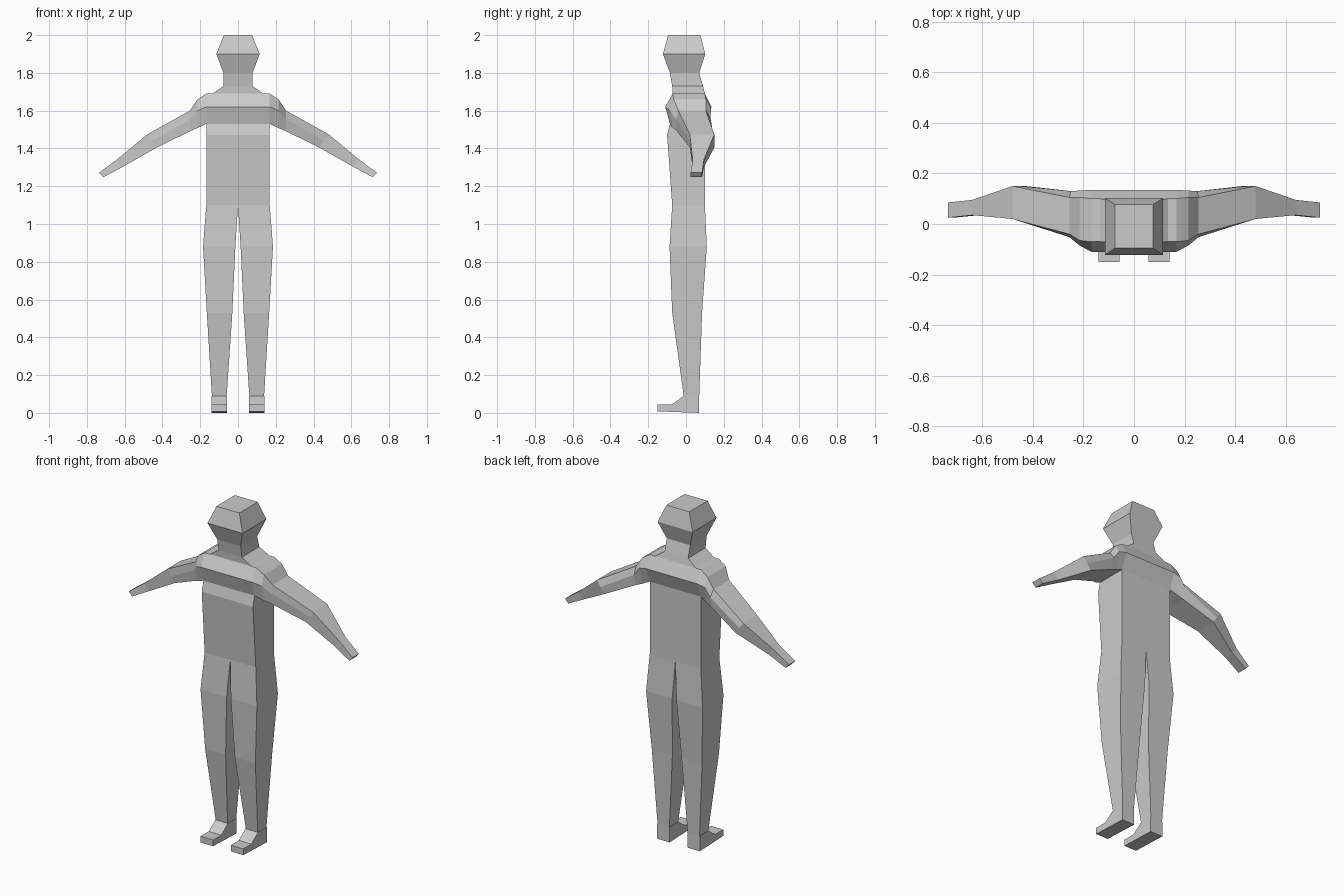
import bpy, bmesh

if "Cube" in bpy.data.objects:
    bpy.data.objects.remove(bpy.data.objects["Cube"])

grey = bpy.data.materials.new("body_grey")
grey.diffuse_color = (0.6, 0.6, 0.6, 1)
grey.use_nodes = True
grey.node_tree.nodes["Principled BSDF"].inputs["Base Color"].default_value = grey.diffuse_color


def loft(name, rings, cap_start=False, cap_end=False, skip=None):
    """Skin a list of equal-length point rings with flat quads."""
    bm = bmesh.new()
    vs = [[bm.verts.new(p) for p in ring] for ring in rings]
    n = len(rings[0])
    for i in range(len(vs) - 1):
        for k in range(n):
            if skip and skip(i, k):
                continue
            j = (k + 1) % n
            bm.faces.new((vs[i][k], vs[i][j], vs[i + 1][j], vs[i + 1][k]))
    if cap_start:
        bm.faces.new(vs[0])
    if cap_end:
        bm.faces.new(vs[-1])
    bmesh.ops.recalc_face_normals(bm, faces=bm.faces)
    me = bpy.data.meshes.new(name)
    bm.to_mesh(me)
    bm.free()
    me.materials.append(grey)
    ob = bpy.data.objects.new(name, me)
    bpy.context.collection.objects.link(ob)
    return ob


def box_ring(x0, x1, yf, yb, z):
    return [(x0, yf, z), (x1, yf, z), (x1, yb, z), (x0, yb, z)]


# Torso: open at the hips, neck and arm sockets
W = 0.168
torso = [(1.10, -0.073, 0.10), (1.47, -0.10, 0.10), (1.53, -0.085, 0.10),
         (1.62, -0.11, 0.135), (1.69, -0.07, 0.10)]
loft("torso", [box_ring(-W, W, f, b, z) for z, f, b in torso],
     skip=lambda i, k: i >= 2 and k in (1, 3))

# Shoulder top, neck and head
head = [(1.69, W, -0.07, 0.10), (1.69, 0.135, -0.07, 0.10),
        (1.73, 0.077, -0.073, 0.09), (1.80, 0.077, -0.085, 0.07),
        (1.90, 0.115, -0.122, 0.102), (2.0, 0.075, -0.095, 0.077)]
loft("neck_and_head", [box_ring(-w, w, f, b, z) for z, w, f, b in head],
     cap_end=True)

# Arm cross-sections: top front, top back, mid back, low back, low front, mid front
socket = [(W, -0.07, 1.69), (W, 0.10, 1.69), (W, 0.135, 1.62),
          (W, 0.10, 1.53), (W, -0.085, 1.53), (W, -0.11, 1.62)]
shoulder = [(0.215, -0.065, 1.66), (0.215, 0.105, 1.66), (0.215, 0.132, 1.61),
            (0.21, 0.11, 1.51), (0.21, -0.07, 1.51), (0.215, -0.085, 1.60)]
upper = [(0.255, -0.04, 1.60), (0.255, 0.105, 1.60), (0.25, 0.13, 1.56),
         (0.25, 0.115, 1.493), (0.25, -0.05, 1.493), (0.255, -0.052, 1.555)]


def arm_ring(top, low, yf, yb):
    (xt, zt), (xl, zl) = top, low
    xm, zm = (xt + xl) / 2, (zt + zl) / 2
    return [(xt, yf, zt), (xt, yb, zt), (xm, yb, zm),
            (xl, yb, zl), (xl, yf, zl), (xm, yf, zm)]


arm = [socket, shoulder, upper,
       arm_ring((0.48, 1.475), (0.43, 1.405), 0.02, 0.15),
       arm_ring((0.64, 1.342), (0.61, 1.303), 0.035, 0.095),
       arm_ring((0.735, 1.272), (0.713, 1.248), 0.025, 0.085)]

# Leg sections: height, inner x, outer x, front y, back y
leg = [(1.10, 0.0, W, -0.073, 0.10), (0.88, 0.014, 0.185, -0.087, 0.11),
       (0.53, 0.03, 0.165, -0.073, 0.085), (0.09, 0.06, 0.138, -0.012, 0.07)]

# Foot side profile: y, z
foot = [(0.07, 0), (-0.15, 0.008), (-0.15, 0.045), (-0.075, 0.045),
        (-0.012, 0.09), (0.07, 0.09)]

for side, s in (("left", 1), ("right", -1)):
    loft(side + "_arm", [[(s * x, y, z) for x, y, z in r] for r in arm],
         cap_end=True)
    loft(side + "_leg", [box_ring(s * a, s * b, f, k, z)
                         for z, a, b, f, k in leg])
    loft(side + "_foot", [[(s * x, y, z) for y, z in foot]
                          for x in (0.058, 0.14)], True, True)
